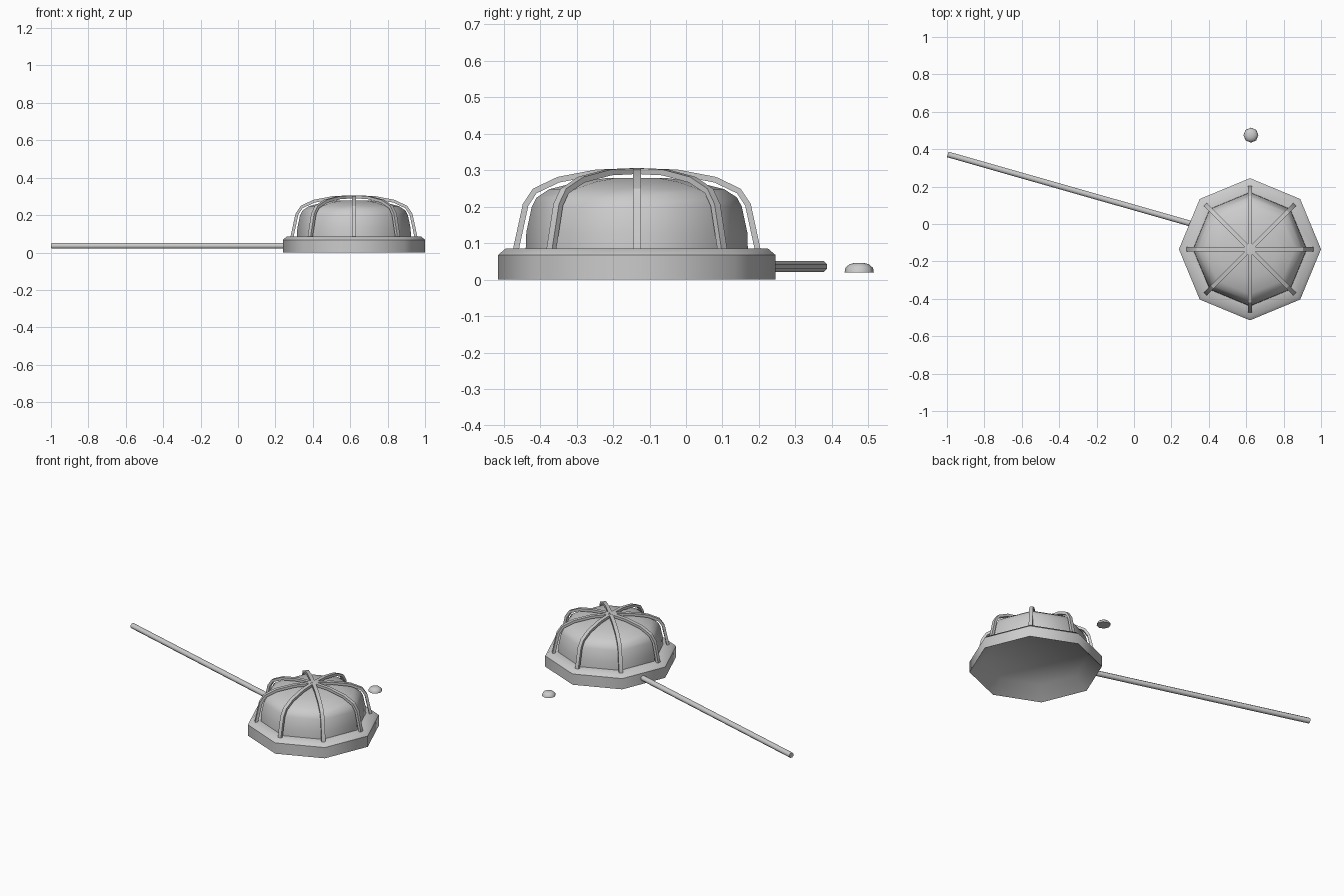
import bpy, bmesh, math
from mathutils import Vector, Matrix

cube = bpy.data.objects.get("Cube")
if cube:
    bpy.data.objects.remove(cube)

grey = bpy.data.materials.new("light_grey")
grey.use_nodes = True
COLOUR = (0.6, 0.6, 0.6, 1)
grey.diffuse_color = COLOUR
grey.node_tree.nodes["Principled BSDF"].inputs["Base Color"].default_value = COLOUR

SIDES = 8
LAMP = Vector((0.62, -0.135, 0))


def finish(bm, name, location=(0, 0, 0), angle=46):
    bmesh.ops.recalc_face_normals(bm, faces=bm.faces)
    mesh = bpy.data.meshes.new(name)
    bm.to_mesh(mesh)
    bm.free()
    mesh.materials.append(grey)
    obj = bpy.data.objects.new(name, mesh)
    obj.location = location
    bpy.context.collection.objects.link(obj)
    bpy.ops.object.select_all(action='DESELECT')
    obj.select_set(True)
    bpy.context.view_layer.objects.active = obj
    bpy.ops.object.shade_smooth_by_angle(angle=math.radians(angle))
    return obj


def lathe(name, profile, location):
    """Turn a (radius, height) profile into an eight-sided closed solid."""
    bm = bmesh.new()
    rings = []
    for r, z in profile:
        rings.append([bm.verts.new((r * math.cos(a), r * math.sin(a), z))
                      for a in (math.tau * i / SIDES for i in range(SIDES))])
    for low, high in zip(rings, rings[1:]):
        for i in range(SIDES):
            j = (i + 1) % SIDES
            bm.faces.new((low[i], low[j], high[j], high[i]))
    bm.faces.new(rings[0])
    bm.faces.new(rings[-1])
    return finish(bm, name, location)


# Base rim, hollowed from below, with a bevelled upper edge
lathe("base_rim", [(0.30, 0.07), (0.375, 0.002), (0.38, 0), (0.38, 0.068),
                   (0.36, 0.085), (0.29, 0.085)], LAMP)

# Lamp cover
lathe("lamp_cover", [(0.305, 0.075), (0.303, 0.13), (0.288, 0.2), (0.275, 0.225),
                     (0.24, 0.248), (0.16, 0.268), (0.08, 0.279)], LAMP)

# Guard cage: bent square bars repeated around the cover
PATH = [(0.335, 0.06), (0.33, 0.09), (0.305, 0.205), (0.28, 0.243),
        (0.215, 0.274), (0.11, 0.294), (0, 0.298)]
WIDTH, THICK = 0.011, 0.008
bm = bmesh.new()
for k in range(SIDES):
    turn = Matrix.Rotation(math.tau * k / SIDES, 3, 'Z')
    rings = []
    for i, (r, z) in enumerate(PATH):
        before, after = PATH[max(i - 1, 0)], PATH[min(i + 1, len(PATH) - 1)]
        along = Vector((after[0] - before[0], 0, after[1] - before[1])).normalized()
        out = Vector((along.z, 0, -along.x)) * THICK
        side = Vector((0, WIDTH, 0))
        centre = Vector((r, 0, z))
        rings.append([bm.verts.new(turn @ (centre + out * a + side * b))
                      for a, b in ((1, 1), (1, -1), (-1, -1), (-1, 1))])
    for low, high in zip(rings, rings[1:]):
        for i in range(4):
            j = (i + 1) % 4
            bm.faces.new((low[i], low[j], high[j], high[i]))
    bm.faces.new(rings[0])
    bm.faces.new(rings[-1])
finish(bm, "guard_cage", LAMP, 30)

# Conduit pipe running into the rim
start, end = Vector((-0.996, 0.372, 0.036)), Vector((0.31, 0.0, 0.036))
span = end - start
bm = bmesh.new()
bmesh.ops.create_cone(bm, cap_ends=True, segments=SIDES, radius1=0.0165,
                      radius2=0.0165, depth=span.length)
bmesh.ops.rotate(bm, verts=bm.verts, matrix=Matrix.Rotation(math.pi / SIDES, 3, 'Z'))
bmesh.ops.rotate(bm, verts=bm.verts, matrix=span.to_track_quat('Z', 'Y').to_matrix())
finish(bm, "conduit_pipe", (start + end) / 2)

# Small separate button
lathe("small_button", [(0.04, 0.02), (0.038, 0.032), (0.027, 0.042),
                       (0.012, 0.046)], (0.625, 0.475, 0))
